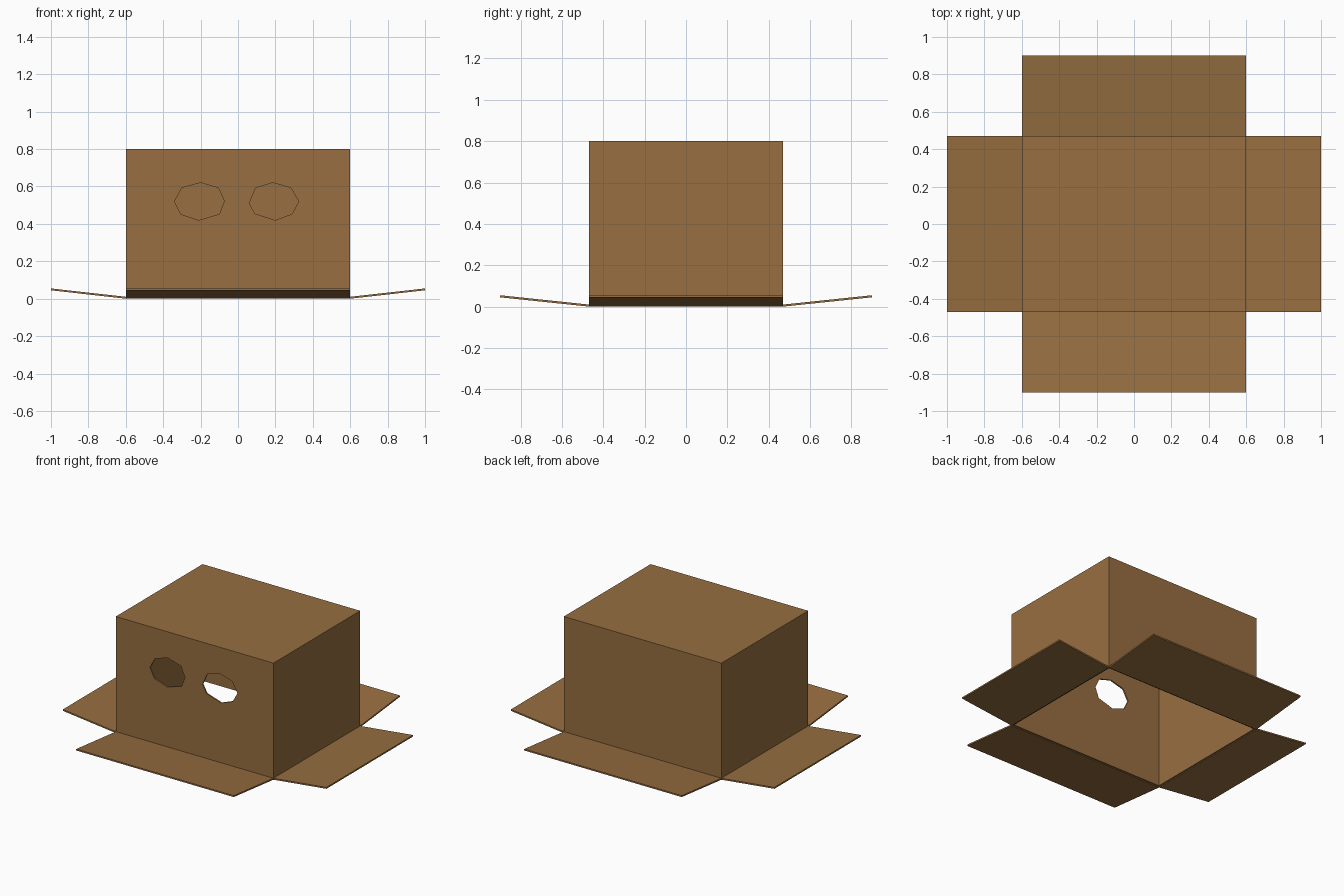
import bpy, bmesh
from mathutils import Vector

if "Cube" in bpy.data.objects:
    bpy.data.objects.remove(bpy.data.objects["Cube"])

W, D, H = 0.598, 0.47, 0.80   # half width, half depth, height
T = 0.01                      # cardboard thickness

card = bpy.data.materials.new("brown cardboard")
card.diffuse_color = (0.31, 0.158, 0.052, 1)
card.use_nodes = True
card.node_tree.nodes["Principled BSDF"].inputs["Base Color"].default_value = card.diffuse_color


def make_object(name, bm):
    bmesh.ops.recalc_face_normals(bm, faces=bm.faces)
    me = bpy.data.meshes.new(name)
    bm.to_mesh(me)
    bm.free()
    me.materials.append(card)
    ob = bpy.data.objects.new(name, me)
    bpy.context.collection.objects.link(ob)
    return ob


def prism(name, outline, offset):
    """Extrude a flat outline along an offset vector."""
    bm = bmesh.new()
    face = bm.faces.new([bm.verts.new(p) for p in outline])
    new = bmesh.ops.extrude_face_region(bm, geom=[face], use_keep_orig=True)["geom"]
    bmesh.ops.translate(bm, vec=Vector(offset),
                        verts=[v for v in new if isinstance(v, bmesh.types.BMVert)])
    return make_object(name, bm)


# Box body: walls and top, open underneath
bm = bmesh.new()
z0 = 0.005
low = [bm.verts.new((x, y, z0)) for x, y in ((-W, -D), (W, -D), (W, D), (-W, D))]
top = [bm.verts.new((v.co.x, v.co.y, H)) for v in low]
for i in range(4):
    j = (i + 1) % 4
    bm.faces.new((low[i], low[j], top[j], top[i]))
bm.faces.new(top)
body = make_object("box_body", bm)
solid = body.modifiers.new("thickness", 'SOLIDIFY')
solid.thickness = T
solid.offset = -1
solid.use_even_offset = True

# Hand-cut eye holes in the front wall
eyes = {
    "left": [(-.34, .52), (-.30, .593), (-.20, .62), (-.105, .592),
             (-.073, .522), (-.10, .453), (-.21, .42), (-.305, .452)],
    "right": [(.06, .51), (.095, .592), (.185, .62), (.283, .592),
              (.325, .52), (.288, .453), (.20, .42), (.09, .455)],
}
for side, pts in eyes.items():
    cutter = prism(side + "_eye_cutter", [(x, -D - 0.1, z) for x, z in pts], (0, 0.2, 0))
    cutter.hide_render = True
    cutter.hide_viewport = True
    cut = body.modifiers.new(side + "_eye_hole", 'BOOLEAN')
    cut.operation = 'DIFFERENCE'
    cut.solver = 'EXACT'
    cut.object = cutter

# Four flaps folded outward, tips slightly raised
for s, side in ((-1, "left"), (1, "right")):
    prism(side + "_flap", [(s * W, -D, 0), (s * 1.0, -D, 0.045),
                           (s * 1.0, -D, 0.055), (s * W, -D, T)], (0, 2 * D, 0))
for s, side in ((-1, "front"), (1, "back")):
    prism(side + "_flap", [(-W, s * D, 0), (-W, s * 0.9, 0.045),
                           (-W, s * 0.9, 0.055), (-W, s * D, T)], (2 * W, 0, 0))
